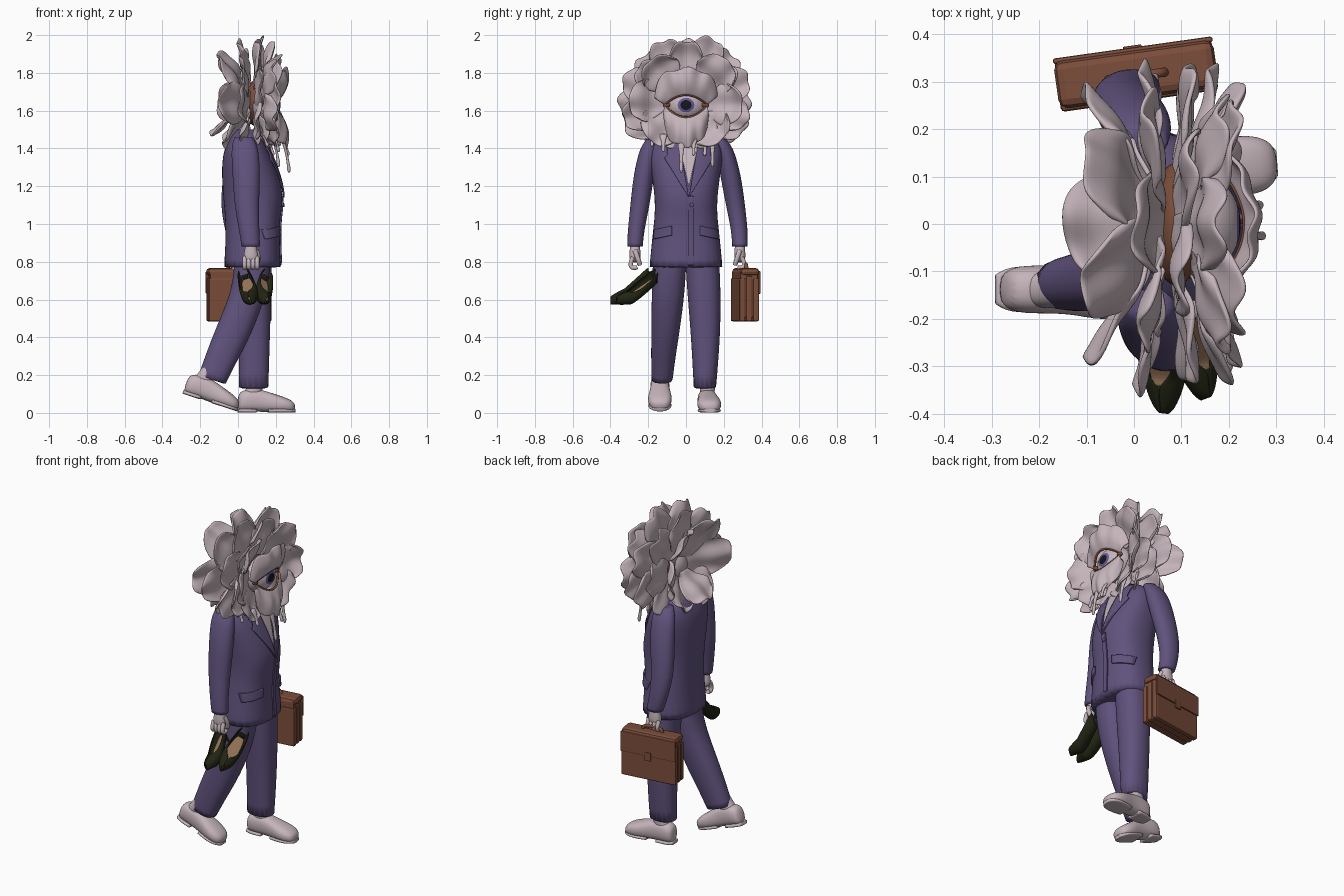
import bpy, bmesh, random
from math import sin, cos, pi, radians, sqrt
from mathutils import Vector, Matrix
from mathutils.bvhtree import BVHTree

random.seed(4)
cube = bpy.data.objects.get("Cube")
if cube:
    bpy.data.objects.remove(cube)


def material(name, r, g, b):
    m = bpy.data.materials.new(name)
    m.use_nodes = True
    m.diffuse_color = (r, g, b, 1)
    m.node_tree.nodes["Principled BSDF"].inputs["Base Color"].default_value = (r, g, b, 1)
    return m


SUIT = material("suit purple", .118, .085, .205)
PALE = material("pale pink grey", .56, .46, .5)
LEATHER = material("brown leather", .2, .075, .043)
DARK = material("dark olive", .016, .018, .007)
INSOLE = material("tan insole", .3, .175, .095)
IRIS = material("iris violet", .13, .1, .33)
PUPIL = material("pupil black", .008, .008, .01)


def add(name, bm, mats, smooth=True, subsurf=0, thick=0, matrix=None):
    bmesh.ops.recalc_face_normals(bm, faces=bm.faces)
    me = bpy.data.meshes.new(name)
    bm.to_mesh(me)
    bm.free()
    ob = bpy.data.objects.new(name, me)
    bpy.context.collection.objects.link(ob)
    for m in (mats if isinstance(mats, list) else [mats]):
        me.materials.append(m)
    if smooth:
        me.shade_smooth()
    if thick:
        mod = ob.modifiers.new("thickness", "SOLIDIFY")
        mod.thickness, mod.offset = thick, 0
    if subsurf:
        ob.modifiers.new("smooth", "SUBSURF").levels = subsurf
        ob.modifiers["smooth"].render_levels = subsurf
    if matrix:
        ob.matrix_world = matrix
    return ob


def loft(name, rings, mat, p=2.3, n=16, hard=True, matrix=None):
    """Rings are x, y, z, half depth, half width, pitch in degrees."""
    bm = bmesh.new()
    crease = bm.edges.layers.float.new("crease_edge")
    loops = []
    for x, y, z, rx, ry, tilt in rings:
        u = Vector((cos(radians(tilt)), 0, -sin(radians(tilt))))
        loop = []
        for i in range(n):
            c, s = cos(2 * pi * i / n), sin(2 * pi * i / n)
            a = rx * abs(c) ** (2 / p) * (1 if c > 0 else -1)
            b = ry * abs(s) ** (2 / p) * (1 if s > 0 else -1)
            loop.append(bm.verts.new(Vector((x, y + b, z)) + u * a))
        loops.append(loop)
    for lo, hi in zip(loops, loops[1:]):
        for i in range(n):
            bm.faces.new((lo[i], lo[(i + 1) % n], hi[(i + 1) % n], hi[i]))
    for loop in (loops[0], loops[-1]):
        cap = bm.faces.new(loop)
        for e in cap.edges:
            e[crease] = .8 if hard else 0
    return add(name, bm, mat, subsurf=2, matrix=matrix)


def grid(name, f, mat, nu=10, nv=10, thick=.008, subsurf=1, matrix=None):
    bm = bmesh.new()
    rows = [[bm.verts.new(f(i / nu, j / nv)) for j in range(nv + 1)] for i in range(nu + 1)]
    for a, b in zip(rows, rows[1:]):
        for j in range(nv):
            bm.faces.new((a[j], a[j + 1], b[j + 1], b[j]))
    return add(name, bm, mat, thick=thick, subsurf=subsurf, matrix=matrix)


def ball(name, loc, scale, mats, rule=None):
    bm = bmesh.new()
    bmesh.ops.create_uvsphere(bm, u_segments=32, v_segments=24, radius=1,
                              matrix=Matrix.Rotation(pi / 2, 4, "Y"))
    for f in bm.faces:
        f.material_index = rule(f.calc_center_median()) if rule else 0
    return add(name, bm, mats, matrix=Matrix.LocRotScale(Vector(loc), None, Vector(scale)))


def tube(name, points, radius, mat, matrix=None):
    cu = bpy.data.curves.new(name, "CURVE")
    cu.dimensions, cu.bevel_depth, cu.bevel_resolution, cu.use_fill_caps = "3D", radius, 3, True
    sp = cu.splines.new("NURBS")
    sp.points.add(len(points) - 1)
    for pt, co in zip(sp.points, points):
        pt.co = (*co, 1)
    sp.use_endpoint_u, sp.order_u = True, 3
    cu.materials.append(mat)
    ob = bpy.data.objects.new(name, cu)
    bpy.context.collection.objects.link(ob)
    if matrix:
        ob.matrix_world = matrix


def box(name, loc, size, mat, matrix, bevel=.008):
    bm = bmesh.new()
    bmesh.ops.create_cube(bm, size=1, matrix=Matrix.LocRotScale(Vector(loc), None, Vector(size)))
    ob = add(name, bm, mat, smooth=False, matrix=matrix)
    mod = ob.modifiers.new("bevel", "BEVEL")
    mod.width, mod.segments = bevel, 2


# Jacket body, described by back edge, front edge, height and half width
profile = [(-.075, .228, .77, .195), (-.065, .22, .93, .18), (-.07, .225, 1.05, .165),
           (-.08, .245, 1.15, .167), (-.088, .21, 1.28, .185), (-.08, .17, 1.38, .2),
           (-.05, .135, 1.45, .17), (-.01, .11, 1.5, .08)]
jacket = loft("jacket", [((a + b) / 2, 0, z, (b - a) / 2, w, 0) for a, b, z, w in profile], SUIT, p=2.4, n=24)
bpy.context.view_layer.update()
tree = BVHTree.FromObject(jacket, bpy.context.evaluated_depsgraph_get())


def on_chest(y, z, lift):
    hit = tree.ray_cast(Vector((1, y, z)), Vector((-1, 0, 0)))[0]
    return Vector(((hit.x if hit else .1) + lift, y, z))


def mix(a, b, t):
    return a + (b - a) * t


# Shirt, lapels, pockets, front edge and button laid on the jacket
grid("shirt", lambda u, v: on_chest(.015 + mix(-.06, .06, v) * u, mix(1.2, 1.45, u), .003), PALE, thick=.006)
for side, tag in ((1, "left"), (-1, "right")):
    def lapel(u, v):
        width = .1 * u / .7 if u < .7 else .075 - .05 * (u - .7)
        return on_chest(.015 + side * (.055 * u + width * v), mix(1.14, 1.46, u), .008)
    grid(tag + "_lapel", lapel, SUIT, nu=20, thick=.009, subsurf=0)
    grid(tag + "_pocket_flap", lambda u, v: on_chest(side * mix(.075, .17, v), mix(.94, .99, u) - .02 * v, .007),
         SUIT, thick=.009, subsurf=0)
grid("front_edge", lambda u, v: on_chest(mix(.01, .04, v), mix(.78, 1.15, u), .004), SUIT, thick=.009)
ball("button", on_chest(.03, 1.1, .01), (.006, .011, .011), SUIT)

# Sleeves, hands and fingers
right_arm = [(.03, -.165, 1.46, .048, .035, 0), (.035, -.195, 1.41, .075, .05, 0), (.045, -.224, 1.26, .075, .056, 0),
             (.045, -.243, 1.1, .066, .052, 0), (.06, -.266, .96, .054, .044, 0), (.068, -.27, .88, .05, .042, 0)]
left_arm = [(x - d, -y + d / 4, z, rx, ry, t)
            for (x, y, z, rx, ry, t), d in zip(right_arm, (.01, .025, .05, .075, .075, .06))]
for tag, arm in (("right", right_arm), ("left", left_arm)):
    loft(tag + "_sleeve", arm, SUIT, p=2.1)
    x, y = arm[-1][:2]
    loft(tag + "_hand", [(x, y, .91, .028, .026, 0), (x, y, .87, .032, .028, 0), (x, y, .83, .042, .032, 0),
                         (x, y, .795, .036, .026, 0)], PALE, n=12, hard=False)
    out = 1 if y > 0 else -1
    for k in range(4):
        fx = x - .033 + .022 * k
        tube(tag + "_finger", [(fx, y + out * .01, .825), (fx, y + out * .028, .79), (fx, y + out * .012, .762),
                               (fx, y - out * .012, .772)], .012, PALE)
    tube(tag + "_thumb", [(x + .03, y, .86), (x + .047, y - out * .015, .82), (x + .03, y - out * .025, .785)],
         .013, PALE)

# Trousers, ankles and walking shoes
loft("left_trouser_leg", [(.08, .085, .84, .1, .09, 0), (.085, .093, .68, .094, .092, 0), (.087, .105, .42, .084, .08, 0),
                          (.082, .1, .13, .08, .06, 0)], SUIT)
loft("right_trouser_leg", [(.08, -.085, .84, .1, .09, 0), (.066, -.093, .65, .094, .09, 4), (-.02, -.108, .44, .096, .077, 18),
                           (-.085, -.12, .3, .085, .066, 18), (-.138, -.127, .175, .077, .057, 18)], SUIT)
shoe = [(0, .055, .045, .034), (.03, .065, .058, .052), (.1, .068, .062, .051), (.16, .058, .055, .054),
        (.23, .046, .044, .068), (.285, .036, .034, .056), (.305, .03, .016, .028)]
for tag, loc, yaw, pitch in (("left", (-.002, .107, 0), 4, 0), ("right", (-.295, -.138, .1), 0, 18)):
    mat = Matrix.Translation(loc) @ Matrix.Rotation(radians(yaw), 4, "Z") @ Matrix.Rotation(radians(pitch), 4, "Y")
    loft(tag + "_shoe", [(x, 0, z, h, w, 90) for x, z, h, w in shoe], PALE, p=2.5, hard=False, matrix=mat)
    for part, rings in (("heel", shoe[:3]), ("sole", shoe[3:])):
        loft(tag + "_shoe_" + part, [(x, 0, .012, .01, w - .002, 90) for x, z, h, w in rings], PALE, p=4, matrix=mat)
    loft(tag + "_ankle", [(.075, 0, .09, .05, .038, 0), (.09, 0, .13, .045, .042, 0), (.095, 0, .175, .035, .035, 0)],
         PALE, matrix=mat)

# Briefcase with gusset slabs, flap, clasp and handle
case = Matrix.Translation((.005, .312, .485)) @ Matrix.Rotation(radians(8), 4, "Z")
for k in (-1, 0, 1):
    box("briefcase_section", (0, k * .037, .12 - .006 * abs(k)), (.335, .032, .24 - .012 * abs(k)), LEATHER, case)
box("briefcase_core", (0, 0, .145), (.32, .094, .25), LEATHER, case)
box("briefcase_lid", (0, .004, .262), (.34, .1, .04), LEATHER, case, .018)
box("briefcase_flap", (0, .055, .205), (.34, .012, .12), LEATHER, case, .005)
box("briefcase_clasp", (0, .06, .145), (.04, .01, .05), LEATHER, case, .003)
tube("briefcase_handle", [(-.06, 0, .27), (-.06, 0, .3), (0, 0, .305), (.06, 0, .3), (.06, 0, .27)], .01, LEATHER, case)

# Pair of pumps hanging from the right hand, rolled apart


def sole(u):
    return .115 * max(0, 1 - u / .62) ** 1.1


def half_width(u):
    return .036 * (.6 + .7 * sin(pi * min(1, u + .12) * .75)) * sqrt(max(.01, 1 - u ** 4)) * (.75 if u == 0 else 1)


def pump_shell(u, v):
    gap = radians(62) * max(0, 1 - (u / .72) ** 4)
    a = -pi / 2 + (v * 2 - 1) * (pi - gap)
    h = mix(.058, .02, u ** 1.7)
    return Vector((u * .2, half_width(u) * cos(a), sole(u) + h * (1 + sin(a))))


for tag, heel, toe, roll in (("first", (.07, -.2), (.05, -.395), 20), ("second", (.1, -.175), (.165, -.35), -28)):
    yaw = Vector((toe[0] - heel[0], toe[1] - heel[1])).angle_signed(Vector((1, 0)))
    mat = (Matrix.Translation((*heel, .573)) @ Matrix.Rotation(yaw, 4, "Z")
           @ Matrix.Translation((0, 0, .06)) @ Matrix.Rotation(radians(roll), 4, "X") @ Matrix.Translation((0, 0, -.06)))
    grid(tag + "_pump", pump_shell, DARK, nu=16, nv=20, thick=.005, matrix=mat)
    grid(tag + "_pump_insole", lambda u, v: Vector((u * .14 + .004, half_width(u * .7) * .8 * (v * 2 - 1),
                                                    sole(u * .7) + .026)), INSOLE, thick=.006, matrix=mat)
    loft(tag + "_pump_heel", [(-.026, 0, .085, .005, .006, 0), (-.012, 0, .12, .007, .009, 0),
                              (.008, 0, .165, .014, .02, 0)], DARK, n=8, matrix=mat)

# Flower head: layers of broad ruffled petals around a core
HUB = 1.64
ball("flower_core", (.09, 0, HUB), (.055, .13, .12), LEATHER)


def petal(name, theta, tilt, base, start, length, width, curl):
    t, f = radians(theta), radians(tilt)
    radial, side = Vector((0, sin(t), cos(t))), Vector((0, cos(t), -sin(t)))
    front = Vector((1, 0, 0))
    along, normal = radial * cos(f) + front * sin(f), front * cos(f) - radial * sin(f)
    phase = random.uniform(0, 6)
    reach = length * (1 - .3 * max(0, -cos(t)) ** 3) * random.uniform(.95, 1.03) - start

    def shape(u, v):
        s = v * 2 - 1
        w = width * (.3 + .7 * sin(pi / 2 * min(1, u * 1.45))) * (1 - .2 * max(0, u - .7))
        r = reach * u * (1 + .03 * sin(s * 6 + phase) * u - (.12 * s * s + .25 * s ** 6) * u)
        bend = curl * u ** 3 + .015 * s * s * u + .012 * u * sin(s * 5 + phase) + .007 * sin(u * 9 + phase)
        return Vector((base, 0, HUB)) + radial * start + along * r + side * s * w + normal * bend
    grid(name, shape, PALE, nu=12, nv=14, thick=.011)


for k in range(6):
    petal("back_petal", k * 60 + 30, -25, .045, .04, .345, .115, -.03)
for k in range(8):
    petal("rear_middle_petal", k * 45, random.uniform(-15, -9), .065, .05, .355, .11, .005)
for k in range(8):
    petal("middle_petal", k * 45 + 22, random.uniform(-2, 4), .09, .05, .365, .11, .015)
for k in range(7):
    petal("inner_petal", k * 360 / 7, random.uniform(8, 14), .115, .07, .345, .1, .015)
for theta in (45, 92, 135, -40, -86, -132):
    petal("front_petal", theta, 21, .13, .1, .325, .115, .01)
petal("low_back_petal", 180, -48, .02, .03, .36, .12, -.02)

# Eye with iris and pupil, rim and petal lids
EYE = 1.63
ball("eyeball", (.12, 0, EYE), (.105, .115, .1), [PALE, IRIS, PUPIL],
     lambda c: 0 if c.x < .915 else 1 if c.x < .974 else 2)
for side in (1, -1):
    ball("eye_corner", (.188, side * .103, EYE), (.012, .02, .014), LEATHER)
for tag, up, opening, size, spread in (("upper", 1, .054, .155, .17), ("lower", -1, .066, .18, .12)):
    def lid(u, v):
        s = v * 2 - 1
        bow = 1 - s * s
        inner = Vector((.185 + .05 * bow, .115 * s, EYE + up * opening * bow))
        outer = Vector((.18 + .07 * bow + .01 * sin(11 * s), spread * s,
                        EYE + up * (.04 + size * sqrt(1 - s ** 4) * (.8 + .2 * bow) + .01 * sin(8 * s + 1))))
        return inner.lerp(outer, u) + Vector((.02 * sin(pi * u), 0, 0))
    grid(tag + "_lid_petal", lid, PALE, nv=20, thick=.01)
    tube(tag + "_eye_rim", [lid(0, k / 12) for k in range(13)], .006, LEATHER)

# Drips hanging from the lower petals
for x, y, top, low in ((.255, -.025, 1.45, 1.27), (.25, .04, 1.46, 1.36), (.2, .14, 1.47, 1.3),
                       (.2, -.12, 1.48, 1.38), (.17, .1, 1.46, 1.36), (.14, -.18, 1.48, 1.41)):
    loft("drip", [(x - .02, y, top, .012, .03, 0), (x, y, mix(top, low, .35), .008, .012, 0),
                  (x + .01, y, mix(top, low, .7), .007, .008, 0), (x + .015, y, mix(top, low, .88), .012, .012, 0),
                  (x + .015, y, low, .005, .005, 0)], PALE, n=8, hard=False)
